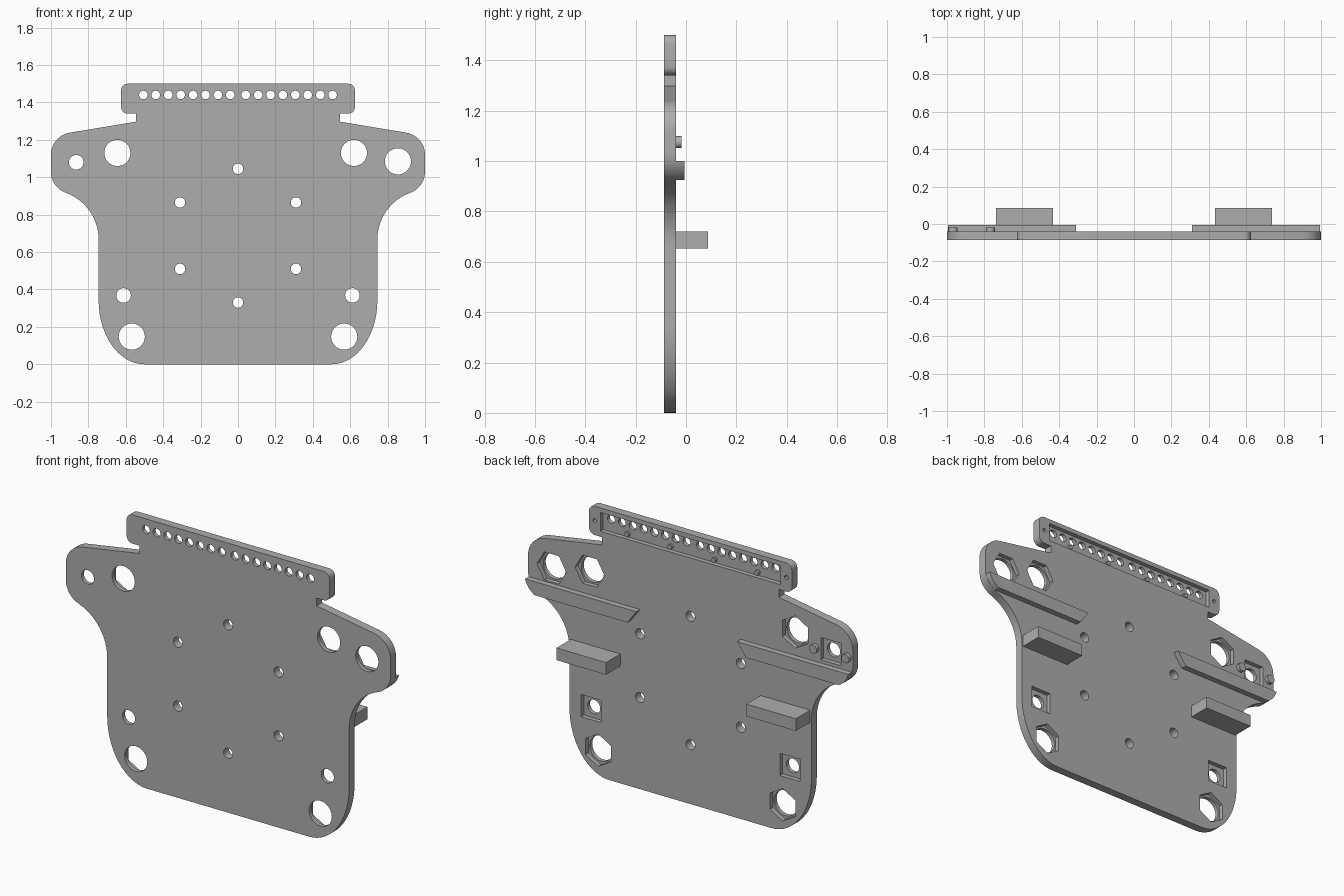
import bpy, bmesh
from math import cos, sin, pi, radians

cube = bpy.data.objects.get("Cube")
if cube:
    bpy.data.objects.remove(cube, do_unlink=True)

FRONT, BACK = -0.0865, -0.039
grey = bpy.data.materials.new("plain grey")
colour = (0.42, 0.42, 0.42, 1)
grey.use_nodes = True
grey.diffuse_color = colour
grey.node_tree.nodes["Principled BSDF"].inputs["Base Color"].default_value = colour


def arc(cx, cz, rx, rz, start, end, n=12):
    angles = [radians(start + (end - start) * i / n) for i in range(n + 1)]
    return [(cx + rx * cos(a), cz + rz * sin(a)) for a in angles]


def ring(x, z, r, n=32, turn=0.0):
    return [(x + r * cos(turn + 2 * pi * i / n), z + r * sin(turn + 2 * pi * i / n))
            for i in range(n)]


def prisms(name, outlines, y0, y1):
    """Extrude each x-z outline from y0 to y1 into one object."""
    bm = bmesh.new()
    for pts in outlines:
        face = bm.faces.new([bm.verts.new((x, y0, z)) for x, z in pts])
        side = bmesh.ops.extrude_face_region(bm, geom=[face])["geom"]
        verts = [g for g in side if isinstance(g, bmesh.types.BMVert)]
        bmesh.ops.translate(bm, verts=verts, vec=(0, y1 - y0, 0))
    bmesh.ops.recalc_face_normals(bm, faces=bm.faces)
    mesh = bpy.data.meshes.new(name)
    bm.to_mesh(mesh)
    bm.free()
    obj = bpy.data.objects.new(name, mesh)
    mesh.materials.append(grey)
    bpy.context.collection.objects.link(obj)
    return obj


def box(x0, x1, z0, z1):
    return [(x0, z0), (x1, z0), (x1, z1), (x0, z1)]


def mirror(pts):
    return [(-x, z) for x, z in reversed(pts)]


def smooth(obj):
    bpy.ops.object.select_all(action="DESELECT")
    obj.select_set(True)
    bpy.context.view_layer.objects.active = obj
    bpy.ops.object.shade_smooth_by_angle(angle=radians(30))


# Plate outline: rounded foot, waist, ear, notch and header tab
half = arc(0.5, 0.34, 0.245, 0.34, -90, 0, 16)
half += arc(1.0125, 0.666, 0.2675, 0.2675, 180, 110)
half += arc(0.88, 1.03, 0.12, 0.12, -70, 0)[1:]
half += arc(0.88, 1.12, 0.12, 0.12, 0, 80)
half += [(0.545, 1.297), (0.545, 1.34)]
half += arc(0.59, 1.375, 0.035, 0.035, -90, 0, 6)
half += arc(0.59, 1.465, 0.035, 0.035, 0, 90, 6)
plate = prisms("plate", [half + mirror(half)], FRONT, BACK)

# Hole positions
upper_big = [(0.62, 1.13), (0.855, 1.085)]
other_big = [(-0.645, 1.13), (-0.568, 0.148), (0.568, 0.148)]
square_holes = [(-0.865, 1.08), (-0.612, 0.368), (0.612, 0.368)]
mount_holes = [(0, 1.045), (0, 0.33)] + [(s * 0.31, z) for s in (-1, 1) for z in (0.51, 0.865)]
header_holes = [(s * (0.041 + 0.0664 * i), 1.44) for s in (-1, 1) for i in range(8)]

holes = [ring(x, z, 0.07) for x, z in upper_big + other_big]
holes += [ring(x, z, 0.039) for x, z in square_holes]
holes += [ring(x, z, 0.028) for x, z in mount_holes]
holes += [ring(x, z, 0.023, 20) for x, z in header_holes]

# Pockets in the back: nut seats, square seats, header channel, tab pilot holes
pockets = [ring(x, z, 0.09, 6) for x, z in upper_big]
pockets += [ring(x, z, 0.09, 6, pi / 6) for x, z in other_big]
pockets += [box(x - 0.062, x + 0.062, z - 0.062, z + 0.062) for x, z in square_holes]
pockets += [box(-0.555, 0.555, 1.37, 1.475)]
pockets += [ring(s * 0.59, 1.42, 0.011, 12) for s in (-1, 1)]

cutters = [prisms("pocket_cutter", pockets, BACK - 0.025, BACK + 0.05),
           prisms("hole_cutter", holes, FRONT - 0.05, BACK + 0.06)]
for cutter in cutters:
    cutter.hide_render = True
    mod = plate.modifiers.new(cutter.name, "BOOLEAN")
    mod.operation = "DIFFERENCE"
    mod.solver = "EXACT"
    mod.object = cutter
bpy.context.view_layer.update()
cut = bpy.data.meshes.new_from_object(plate.evaluated_get(bpy.context.evaluated_depsgraph_get()))
plate.modifiers.clear()
plate.data = cut
for cutter in cutters:
    bpy.data.objects.remove(cutter, do_unlink=True)
smooth(plate)

# Ribs and support blocks on the back
rib = [(0.31, 1.0), (0.365, 0.925)] + arc(0.88, 1.03, 0.119, 0.119, -62, -14.5, 8)
block = box(0.432, 0.737, 0.652, 0.72)
for side, flip in (("left", list), ("right", mirror)):
    smooth(prisms(side + "_rib", [flip(rib)], BACK - 0.003, -0.006))
    prisms(side + "_support_block", [flip(block)], BACK - 0.003, 0.0865)

# Locating pins beside the square seat, and tiny pegs in the header channel
smooth(prisms("locating_pins", [ring(x, 1.075, 0.024, 20) for x in (-0.967, -0.768)],
              BACK - 0.003, -0.018))
smooth(prisms("channel_pegs", [ring(x, 1.39, 0.013, 12) for x in (-0.4, -0.135, 0.135, 0.4)],
              BACK - 0.028, BACK - 0.008))
